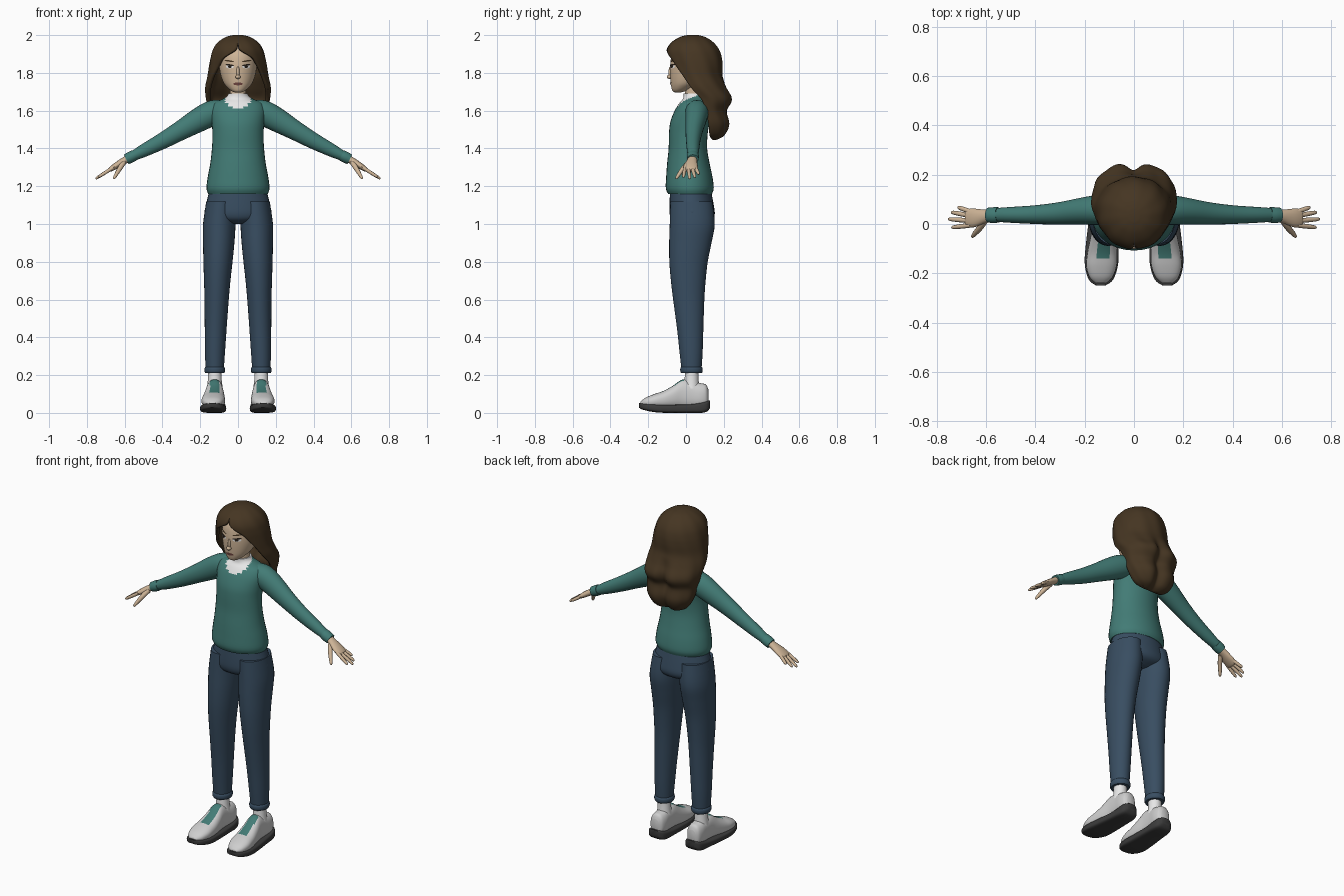
import bpy, bmesh
from math import sin, cos, pi, sqrt, exp, radians, copysign
from mathutils import Vector

cube = bpy.data.objects.get("Cube")
if cube:
    bpy.data.objects.remove(cube, do_unlink=True)


def material(name, r, g, b):
    m = bpy.data.materials.new(name)
    m.use_nodes = True
    m.diffuse_color = (r, g, b, 1)
    m.node_tree.nodes["Principled BSDF"].inputs["Base Color"].default_value = (r, g, b, 1)
    return m


SKIN = material("skin", .62, .46, .31)
HAIR = material("brown_hair", .06, .036, .016)
TEAL = material("teal_knit", .055, .2, .18)
DENIM = material("navy_denim", .04, .075, .12)
WHITE = material("white_cotton", .8, .8, .8)
SHOE = material("light_grey_shoe", .62, .62, .62)
SOLE = material("charcoal_sole", .045, .045, .045)
DARK = material("dark_eye", .02, .014, .01)
LIP = material("dark_lip", .16, .06, .05)


def smooth(rows, steps=4):
    """Catmull-Rom interpolation of a short table of rows."""
    out = []
    for i in range(len(rows) - 1):
        quad = zip(rows[max(i - 1, 0)], rows[i], rows[i + 1], rows[min(i + 2, len(rows) - 1)])
        quad = list(quad)
        for s in range(steps):
            t = s / steps
            out.append([b + .5 * t * (c - a + t * (2 * a - 5 * b + 4 * c - d
                        + t * (3 * (b - c) + d - a))) for a, b, c, d in quad])
    return out + [list(rows[-1])]


def finish(name, bm, mats, mirror=False, rule=None):
    bmesh.ops.remove_doubles(bm, verts=bm.verts, dist=.0002)
    bmesh.ops.recalc_face_normals(bm, faces=bm.faces)
    if rule:
        for f in bm.faces:
            f.material_index = int(rule(f.calc_center_median()))
    me = bpy.data.meshes.new(name)
    bm.to_mesh(me)
    bm.free()
    for m in mats:
        me.materials.append(m)
    me.shade_smooth()
    me.set_sharp_from_angle(angle=radians(50))
    ob = bpy.data.objects.new(name, me)
    bpy.context.scene.collection.objects.link(ob)
    if mirror:
        ob.modifiers.new("Mirror", 'MIRROR')
    return ob


def loft(name, rings, mats, mirror=False, rule=None, closed=True):
    bm = bmesh.new()
    vs = [[bm.verts.new(p) for p in ring] for ring in rings]
    n = len(vs[0])
    for lo, hi in zip(vs, vs[1:]):
        for i in range(n if closed else n - 1):
            j = (i + 1) % n
            bm.faces.new((lo[i], lo[j], hi[j], hi[i]))
    bm.faces.new(vs[0])
    bm.faces.new(vs[-1])
    return finish(name, bm, mats, mirror, rule)


def power(v, p):
    return copysign(abs(v) ** p, v)


def level(z, cx, rx, front, back, n=32):
    """Horizontal elliptical section."""
    return [(cx + rx * sin(2 * pi * i / n), (front + back) / 2 - (back - front) / 2 * cos(2 * pi * i / n), z)
            for i in range(n)]


def slice_y(y, cx, rx, low, high, p=1, n=40):
    """Upright section across the foot."""
    return [(cx + rx * power(sin(2 * pi * i / n), p),
             y, max(0, (low + high) / 2 + (high - low) / 2 * power(cos(2 * pi * i / n), p)))
            for i in range(n)]


def tube(name, rows, mat, n=16, steps=4):
    """Mirrored limb through rows of x, y, z, radius across, radius deep."""
    rows = smooth(rows, steps)
    pts = [Vector(r[:3]) for r in rows]
    rings = []
    for i, r in enumerate(rows):
        t = (pts[min(i + 1, len(pts) - 1)] - pts[max(i - 1, 0)]).normalized()
        u = Vector((0, 1, 0))
        u = (u - t * t.y).normalized()
        v = t.cross(u)
        rings.append([pts[i] + u * r[3] * cos(2 * pi * k / n) + v * r[4] * sin(2 * pi * k / n)
                      for k in range(n)])
    return loft(name, rings, [mat], True)


def body(name, rows, mats, **kw):
    return loft(name, [level(r[0], 0, *r[1:]) for r in smooth(rows)], mats, **kw)


# Sweater body with the white collar showing in its neckline
body("sweater", [
    (1.16, .158, -.095, .138), (1.19, .167, -.107, .147), (1.25, .16, -.105, .14),
    (1.32, .147, -.1, .125), (1.4, .138, -.092, .112), (1.48, .135, -.09, .115),
    (1.54, .14, -.083, .125), (1.6, .146, -.06, .13), (1.64, .13, -.035, .12),
    (1.66, .085, -.018, .105), (1.675, .06, -.013, .097), (1.69, .051, -.012, .092)],
    [TEAL, WHITE],
    rule=lambda c: c.z > 1.605 + .4 * abs(c.x) + .5 * max(c.y + .05, 0))

# Sleeves and cuffs
tube("sleeve", [
    (.07, .06, 1.598, .06, .055), (.13, .058, 1.59, .062, .066), (.2, .053, 1.555, .056, .064),
    (.3, .043, 1.497, .046, .052), (.4, .038, 1.44, .038, .043), (.5, .037, 1.388, .032, .034),
    (.555, .037, 1.36, .028, .026)], TEAL, 24)
tube("sleeve_cuff", [(.55, .037, 1.363, .031, .029), (.57, .036, 1.353, .032, .03),
                     (.592, .036, 1.342, .03, .028)], TEAL, 24)

# Hands
tube("palm", [(.575, .035, 1.35, .022, .02), (.61, .031, 1.331, .028, .018),
              (.65, .025, 1.306, .038, .016), (.677, .023, 1.288, .036, .012),
              (.684, .023, 1.284, .028, .006)], SKIN)
fingers = {"little": (.05, .715, .068), "ring": (.033, .742, .048),
           "middle": (.013, .754, .02), "index": (-.005, .74, -.014)}
for label, (y, tip_x, tip_y) in fingers.items():
    rows = []
    for t, r in ((0, .0095), (.5, .0095), (.9, .0075), (1, .003)):
        x = .662 + (tip_x - .662) * t
        rows.append((x, y + (tip_y - y) * t, 1.298 - .64 * (x - .662), r, r))
    tube(label + "_finger", rows, SKIN, 10, 3)
tube("thumb", [(.605, .015, 1.325, .014, .014), (.625, -.015, 1.295, .012, .013),
               (.645, -.038, 1.262, .01, .01), (.655, -.05, 1.244, .007, .007),
               (.658, -.053, 1.239, .003, .003)], SKIN, 10, 3)

# Trousers
body("trouser_hips", [
    (1.19, .148, -.083, .13), (1.1, .17, -.088, .147), (1.05, .176, -.086, .152),
    (1.02, .14, -.07, .135), (1.0, .05, -.03, .09)], [DENIM])
loft("trouser_leg", [level(*r) for r in smooth([
    (1.12, .09, .078, -.083, .14), (1.0, .099, .086, -.086, .152), (.9, .102, .083, -.089, .135),
    (.8, .106, .077, -.088, .115), (.7, .11, .07, -.08, .104), (.6, .113, .064, -.068, .097),
    (.45, .118, .058, -.048, .092), (.32, .122, .053, -.034, .088),
    (.23, .123, .048, -.024, .082)])], [DENIM], True)
loft("trouser_cuff", [level(*r) for r in smooth([
    (.245, .123, .048, -.024, .082), (.235, .123, .054, -.03, .088),
    (.22, .123, .054, -.03, .088), (.21, .123, .049, -.025, .083)])], [DENIM], True)

# Feet: socks, shoe uppers with a teal tongue, soles
loft("sock", [level(z, .123, r, .03 - r, .03 + r) for z, r in ((.13, .042), (.17, .037), (.225, .036))],
     [WHITE], True)
loft("shoe_upper", [slice_y(*r, p=.85) for r in smooth([
    (-.24, .135, .022, .035, .06), (-.215, .134, .047, .03, .08), (-.17, .132, .061, .025, .099),
    (-.12, .129, .06, .02, .116), (-.07, .126, .054, .02, .143), (-.02, .124, .046, .02, .176),
    (.03, .123, .045, .02, .168), (.075, .122, .047, .02, .158), (.105, .122, .04, .025, .15),
    (.118, .122, .024, .035, .125)], 5)], [SHOE, TEAL], True,
    lambda c: abs(c.x - .125) < .023 and -.138 < c.y < -.005 and c.z > .09)
loft("shoe_sole", [slice_y(*r, p=.5) for r in smooth([
    (-.25, .135, .018, .028, .052), (-.225, .134, .05, .016, .05), (-.16, .132, .068, .003, .046),
    (-.08, .129, .066, 0, .044), (.02, .124, .059, 0, .046), (.08, .122, .056, 0, .056),
    (.112, .122, .047, .008, .064), (.128, .122, .026, .028, .066)])], [SOLE], True)

# Head and neck
HEAD = [(1.697, .018, -.06, -.025), (1.704, .034, -.071, 0), (1.722, .056, -.077, .04),
        (1.75, .078, -.081, .09), (1.8, .095, -.084, .135), (1.85, .1, -.083, .15),
        (1.9, .098, -.074, .148), (1.94, .077, -.048, .125), (1.965, .035, -.005, .08)]
body("head", HEAD, [SKIN])
body("neck", [(1.65, .046, -.008, .085), (1.7, .043, -.006, .085), (1.76, .045, -.005, .09)], [SKIN])


def face_y(x, z):
    rows = smooth(HEAD)
    for a, b in zip(rows, rows[1:]):
        if a[0] <= z <= b[0]:
            t = (z - a[0]) / (b[0] - a[0])
            rx, front, back = [p + (q - p) * t for p, q in zip(a[1:], b[1:])]
            return (front + back) / 2 - (back - front) / 2 * sqrt(max(0, 1 - (x / rx) ** 2))


def face_plate(name, x, z, rx, rz, mat, lift, slant=0, mirror=True):
    """Thin oval lying on the face, built as three nested rings."""
    rings = []
    for scale in (1, .6, .05):
        ring = []
        for i in range(20):
            dx = rx * scale * cos(2 * pi * i / 20)
            pz = z + rz * scale * sin(2 * pi * i / 20) + slant * dx - 6 * slant * dx * dx
            ring.append((x + dx, face_y(x + dx, pz) - lift, pz))
        rings.append(ring)
    return loft(name, rings, [mat], mirror)


face_plate("eye_white", .043, 1.833, .021, .009, WHITE, .002)
face_plate("iris", .043, 1.834, .0095, .009, DARK, .003)
face_plate("eyelash", .044, 1.842, .023, .004, DARK, .004, .1)
face_plate("eyebrow", .046, 1.863, .026, .004, HAIR, .003, .15)
face_plate("lips", 0, 1.742, .025, .008, LIP, .003, 0, False)

# Nose: a tip and a bridge
for label, z, y, size in (("nose_tip", 1.779, -.087, (.014, .015, .011)),
                          ("nose_bridge", 1.802, -.081, (.009, .012, .034))):
    bpy.ops.mesh.primitive_uv_sphere_add(segments=16, ring_count=10, radius=1, location=(0, y, z))
    nose = bpy.context.object
    nose.name = label
    nose.scale = size
    nose.data.materials.append(SKIN)
    bpy.ops.object.shade_smooth()

# Long hair: a shell parted over the face, with two waved lobes at the back
hair_rows = [
    (1.993, .02, .01, .06, 0), (1.982, .062, -.03, .1, 0), (1.955, .102, -.072, .14, 0),
    (1.92, .126, -.094, .167, .1), (1.88, .138, -.094, .18, .55), (1.84, .145, -.085, .184, .75),
    (1.78, .153, -.068, .186, 1.0), (1.72, .164, -.045, .212, 1.15), (1.66, .16, 0, .245, 1.25),
    (1.6, .148, .03, .218, 1.35), (1.53, .135, .05, .232, 1.35), (1.475, .1, .08, .21, 1.3),
    (1.453, .05, .125, .178, 1.2)]
rings = []
for z, rx, front, back, part in smooth(hair_rows, 5):
    part, ring, n = max(part, 0), [], 56
    for i in range(n + 1):
        a = part + (2 * pi - 2 * part) * i / n
        wave = 1 + .012 * cos(10 * a + 20 * z)
        x = rx * sin(a) * wave
        y = (front + back) / 2 - (back - front) / 2 * cos(a) * wave
        if cos(a) < 0 and z < 1.76:
            y -= .035 * exp(-(x / .035) ** 2) * min(1, (1.76 - z) * 10)
        ring.append((x, y, z))
    rings.append(ring)
hair = loft("long_hair", rings, [HAIR], closed=False)
shell = hair.modifiers.new("Thickness", 'SOLIDIFY')
shell.thickness = .016
shell.offset = 0
